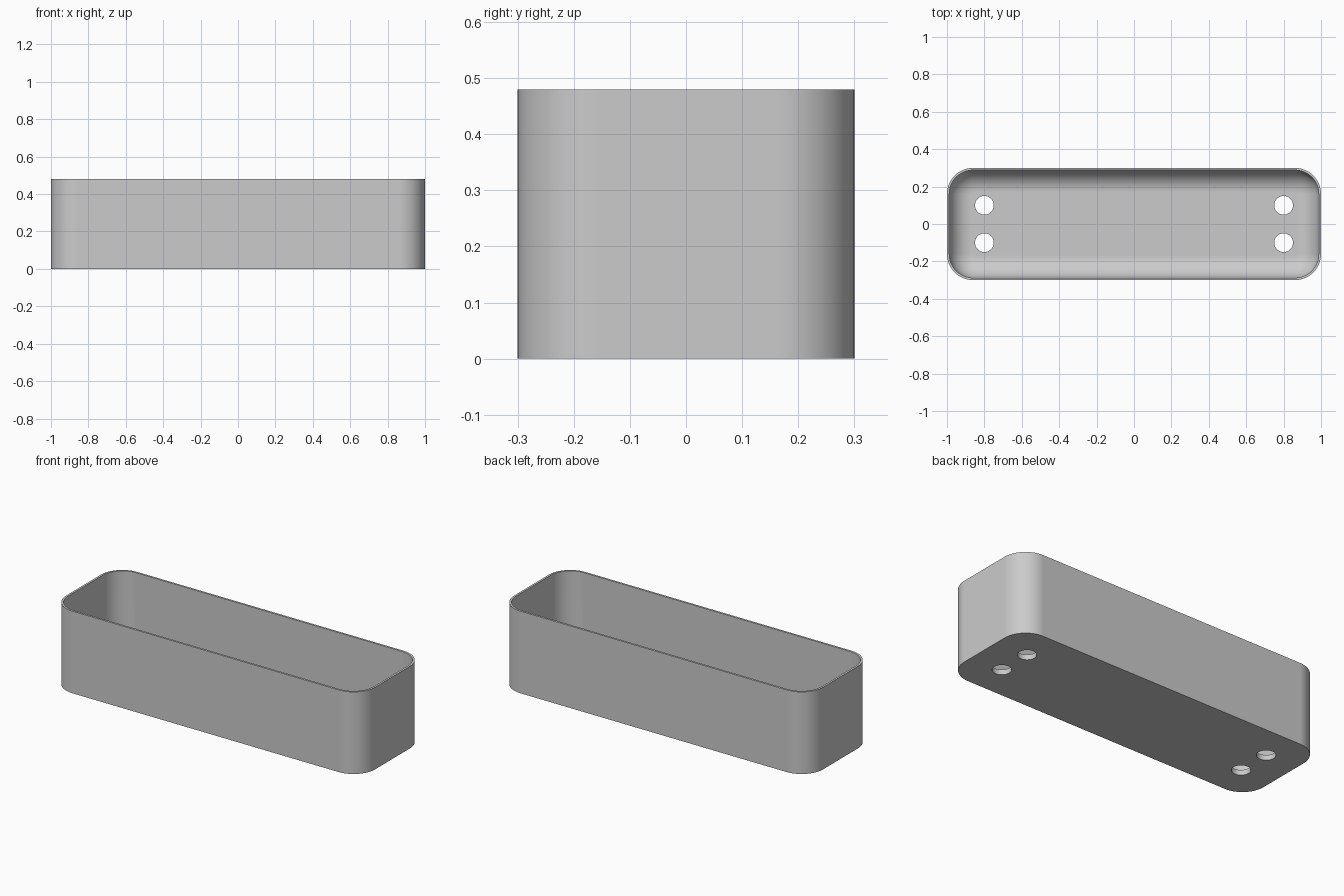
import bpy
import bmesh
from math import sin, cos, pi

cube = bpy.data.objects.get("Cube")
if cube:
    bpy.data.objects.remove(cube, do_unlink=True)

HALF_X, HALF_Y, HEIGHT = 1.0, 0.3, 0.48
CORNER, WALL, FLOOR, FILLET = 0.14, 0.012, 0.03, 0.12
STEPS = 14

grey = bpy.data.materials.new("plain grey")
grey.use_nodes = True
colour = (0.6, 0.6, 0.6, 1)
grey.diffuse_color = colour
grey.node_tree.nodes["Principled BSDF"].inputs["Base Color"].default_value = colour


def rounded_loop(bm, inset, z):
    """Ring of vertices round the tray, inset from its outline."""
    r = CORNER - inset
    ring = []
    for quarter, (sx, sy) in enumerate([(1, 1), (-1, 1), (-1, -1), (1, -1)]):
        for i in range(STEPS + 1):
            a = (quarter + i / STEPS) * pi / 2
            ring.append(bm.verts.new((sx * (HALF_X - CORNER) + r * cos(a),
                                      sy * (HALF_Y - CORNER) + r * sin(a), z)))
    return ring


# Tray section: outer wall, rim, inner wall, then the fillet down to the floor
section = [(0, 0), (0, HEIGHT), (WALL, HEIGHT)]
for i in range(STEPS + 1):
    a = i / STEPS * pi / 2
    section.append((WALL + FILLET * (1 - cos(a)), FLOOR + FILLET * (1 - sin(a))))

bm = bmesh.new()
rings = [rounded_loop(bm, inset, z) for inset, z in section]
for low, high in zip(rings, rings[1:]):
    for i in range(len(low)):
        j = (i + 1) % len(low)
        bm.faces.new((low[i], low[j], high[j], high[i]))
bm.faces.new(rings[0][::-1])
bm.faces.new(rings[-1])
bmesh.ops.recalc_face_normals(bm, faces=bm.faces)
mesh = bpy.data.meshes.new("tray")
bm.to_mesh(mesh)
bm.free()
mesh.materials.append(grey)
tray = bpy.data.objects.new("tray", mesh)
bpy.context.collection.objects.link(tray)

# Four drain holes through the floor
for x in (-0.8, 0.8):
    for y in (-0.1, 0.1):
        bpy.ops.mesh.primitive_cylinder_add(vertices=48, radius=0.05, depth=0.2,
                                            location=(x, y, 0))
        cutter = bpy.context.object
        cutter.name = "drain_hole_cutter"
        cutter.data.materials.append(grey)
        cut = tray.modifiers.new("drain hole", 'BOOLEAN')
        cut.operation = 'DIFFERENCE'
        cut.solver = 'EXACT'
        cut.object = cutter
        bpy.ops.object.select_all(action='DESELECT')
        tray.select_set(True)
        bpy.context.view_layer.objects.active = tray
        bpy.ops.object.modifier_apply(modifier=cut.name)
        bpy.data.objects.remove(cutter, do_unlink=True)

# Smooth curves, crisp rim and hole edges, flat floor
bpy.ops.object.shade_smooth_by_angle(angle=pi / 6)
weighted = tray.modifiers.new("even shading", 'WEIGHTED_NORMAL')
weighted.keep_sharp = True
